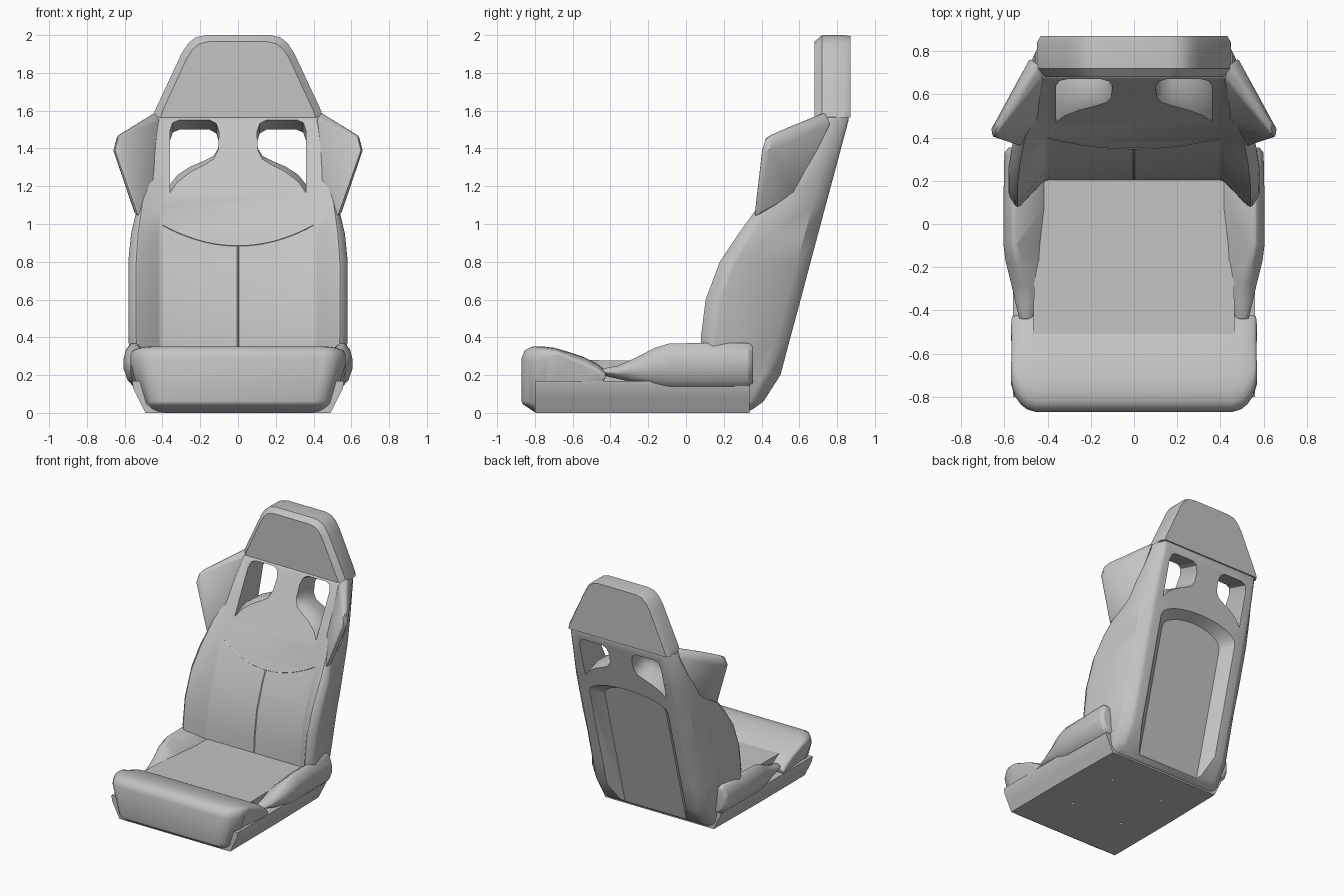
import bpy, bmesh, math
from mathutils import Vector

if "Cube" in bpy.data.objects:
    bpy.data.objects.remove(bpy.data.objects["Cube"])

grey = bpy.data.materials.new("seat_grey")
grey.use_nodes = True
grey.diffuse_color = (0.55, 0.55, 0.55, 1)
grey.node_tree.nodes["Principled BSDF"].inputs["Base Color"].default_value = grey.diffuse_color


def make(name, bm):
    bmesh.ops.recalc_face_normals(bm, faces=bm.faces)
    mesh = bpy.data.meshes.new(name)
    bm.to_mesh(mesh)
    bm.free()
    obj = bpy.data.objects.new(name, mesh)
    bpy.context.collection.objects.link(obj)
    mesh.materials.append(grey)
    return obj


def loft(name, rings):
    """Skin a list of closed rings and cap both ends."""
    bm = bmesh.new()
    loops = [[bm.verts.new(p) for p in ring] for ring in rings]
    n = len(loops[0])
    for a, b in zip(loops, loops[1:]):
        for i in range(n):
            j = (i + 1) % n
            bm.faces.new((a[i], a[j], b[j], b[i]))
    bm.faces.new(loops[0])
    bm.faces.new(loops[-1])
    return make(name, bm)


def mirror(obj):
    obj.modifiers.new("mirror", "MIRROR").use_mirror_merge = False


def bevel(obj, width, segments=3, angle=30):
    m = obj.modifiers.new("bevel", "BEVEL")
    m.width, m.segments = width, segments
    m.limit_method, m.angle_limit = "ANGLE", math.radians(angle)


def cut(obj, cutter):
    cutter.hide_render = True
    m = obj.modifiers.new("cut", "BOOLEAN")
    m.operation, m.solver, m.object = "DIFFERENCE", "EXACT", cutter


def finish(obj, angle=32):
    """Apply the modifiers, drop the cutters and shade by angle."""
    bpy.ops.object.select_all(action="DESELECT")
    obj.select_set(True)
    bpy.context.view_layer.objects.active = obj
    cutters = [m.object for m in obj.modifiers if m.type == "BOOLEAN"]
    for m in list(obj.modifiers):
        bpy.ops.object.modifier_apply(modifier=m.name)
    for c in cutters:
        bpy.data.objects.remove(c)
    bpy.ops.object.shade_smooth_by_angle(angle=math.radians(angle))


def back_y(z):
    return 0.447 + 0.267 * z


# Backrest shell: height, front y, ridge, outer side, flank, rear chamfer, rear
levels = [
    (0.01, .20, .45, .12, .47, .16, .48, .24, .48, .29, .43, .34),
    (0.06, .20, .47, .09, .50, .15, .50, .28, .49, .36, .43, .41),
    (0.20, .20, .53, .08, .57, .14, .53, .28, .50, .43, .43, .50),
    (0.40, .21, .54, .07, .585, .14, .555, .28, .50, .48, .43, .553),
    (0.60, .24, .54, .095, .585, .17, .555, .30, .50, .53, .43, .607),
    (0.80, .31, .54, .17, .585, .25, .55, .38, .50, .59, .43, .66),
    (0.95, .38, .53, .27, .57, .34, .54, .46, .50, .63, .43, .70),
    (1.10, .44, .51, .38, .53, .43, .53, .53, .50, .67, .43, .74),
    (1.30, .54, .47, .51, .50, .56, .51, .63, .49, .72, .43, .794),
    (1.57, .68, .43, .69, .45, .715, .46, .75, .46, .79, .42, .866),
]
rings = []
for z, fy, *p in levels:
    half = [(.41, fy)] + list(zip(p[::2], p[1::2]))
    rings.append([(x, y, z) for x, y in half] + [(-x, y, z) for x, y in reversed(half)])
shell = loft("backrest_shell", rings)
bevel(shell, 0.018, 2, 35)

# Harness windows, flared at the front and the rear
low = [(.36, 1.21), (.32, 1.26), (.25, 1.305), (.18, 1.335), (.13, 1.36), (.105, 1.40)]
high = [(.10, 1.48), (.115, 1.53), (.15, 1.55), (.31, 1.55), (.345, 1.535), (.36, 1.49)]
rings = []
for depth, drop in ((-.25, .13), (-.09, .04), (-.03, 0), (.06, 0), (.30, .08)):
    ring = [(x, z - drop) for x, z in low] + [(x, z - .27 * depth) for x, z in high]
    rings.append([(x, .26 + .267 * z + depth, z) for x, z in ring])
windows = loft("window_cutter", rings)
mirror(windows)
cut(shell, windows)

# Arched recess in the rear, with sloping walls
rings = []
for depth, half, lift in ((-.075, .27, 0), (.02, .37, .045)):
    arch = [(half * math.cos(a), 1.0 + lift + .11 * math.sin(a))
            for a in [math.pi * i / 12 for i in range(13)]]
    outline = [(half, -.1)] + arch + [(-half, -.1)]
    rings.append([(x, back_y(z) + depth, z) for x, z in outline])
cut(shell, loft("recess_cutter", rings))
finish(shell)

# Headrest: chamfered trapezoid
outline = [(.45, 1.565), (.44, 1.60), (.30, 1.90), (.265, 1.955), (.225, 1.988), (.17, 2.0)]
rings = []
for y, sx, top in ((.68, .91, 1.965), (.72, 1, 2.0), (.84, 1, 2.0), (.87, .96, 1.995)):
    half = [(x * sx, 1.56 + (z - 1.56) * (top - 1.56) / .44) for x, z in outline]
    rings.append([(x, y, z) for x, z in half] + [(-x, y, z) for x, z in reversed(half)])
finish(loft("headrest", rings), 28)

# Shoulder wings
bm = bmesh.new()
for p in [(.44, .74, 1.595), (.41, .685, 1.56), (.415, .50, 1.2), (.47, .42, 1.08),
          (.525, .355, 1.03), (.545, .39, 1.05), (.635, .42, 1.465), (.655, .40, 1.39),
          (.66, .44, 1.39), (.64, .46, 1.465), (.48, .77, 1.53), (.51, .58, 1.15)]:
    bm.verts.new(p)
hull = bmesh.ops.convex_hull(bm, input=bm.verts)
bmesh.ops.delete(bm, geom=list({v for v in hull["geom_interior"] if isinstance(v, bmesh.types.BMVert)}),
                 context="VERTS")
wing = make("shoulder_wings", bm)
bevel(wing, 0.014, 2, 35)
mirror(wing)
finish(wing)

# Base pan, wider at the top, with four mounting holes
section = [(.49, 0), (.525, .07), (.555, .13), (.56, .17)]
section += [(-x, z) for x, z in reversed(section)]
pan = loft("base_pan", [[(x * s, y, z) for x, z in section]
                        for y, s in ((-.80, 1), (-.2, 1), (.335, .98))])
bm = bmesh.new()
for x in (-.23, .23):
    for y in (-.42, .03):
        hole = bmesh.ops.create_cone(bm, cap_ends=True, segments=12, radius1=.012,
                                     radius2=.012, depth=.1)
        bmesh.ops.translate(bm, verts=hole["verts"], vec=(x, y, 0))
cut(pan, make("hole_cutter", bm))
finish(pan)

# Seat cushion
finish(loft("seat_cushion", [[(-w, y, .1), (w, y, .1), (w, y, z), (-w, y, z)]
                             for y, w, z in ((-.55, .47, .28), (-.2, .46, .275), (.3, .43, .275))]))

# Front roll: side profile across the width, narrowed below and at the front corners
profile = [(-.80, .003), (-.87, .05), (-.87, .29), (-.855, .33), (-.82, .35), (-.76, .352),
           (-.70, .345), (-.62, .322), (-.54, .295), (-.47, .26), (-.42, .22), (-.44, .16), (-.47, .003)]
rings = []
for f, pull in ((-1, .13), (-.97, .075), (-.92, .035), (-.87, .012), (-.8, 0),
                (.8, 0), (.87, .012), (.92, .035), (.97, .075), (1, .13)):
    ring = []
    for y, z in profile:
        width = .57 - .08 * max(0, min(1, (.19 - z) / .17))
        front = max(0, min(1, (-.6 - y) / .25))
        ring.append((f * width, y + pull * front, z - pull * .25 * (z > .2)))
    rings.append(ring)
roll = loft("front_roll", rings)
bevel(roll, 0.02, 3, 40)
finish(roll, 40)

# Seat side bolsters: y, inner x, ridge x, outer x, top, bottom
rings = []
for y, xi, xr, xo, top, low_z in ((-.44, .47, .49, .53, .235, .20), (-.36, .455, .485, .55, .25, .18),
                                  (-.27, .445, .50, .57, .29, .16), (-.17, .435, .525, .595, .342, .145),
                                  (-.09, .43, .54, .605, .367, .14), (.08, .41, .54, .605, .37, .14),
                                  (.33, .41, .54, .60, .37, .14), (.355, .42, .54, .58, .35, .16)):
    h = top - low_z
    rings.append([(x, y, z) for x, z in (
        (xi, low_z), (xi, min(top - .01, .27)), (xr, top), (xr + .025, top),
        (xo - .012, top - .15 * h), (xo, top - .35 * h), (xo, top - .6 * h),
        (xo - .02, top - .85 * h), (xo - .05, low_z))])
bolster = loft("seat_bolsters", rings)
bevel(bolster, 0.012, 2, 40)
mirror(bolster)
finish(bolster, 40)


# Backrest seams: a hanging arc and a centre line
def front_y(z):
    for a, b in zip(levels, levels[1:]):
        if a[0] <= z <= b[0]:
            return a[1] + (b[1] - a[1]) * (z - a[0]) / (b[0] - a[0])


def seam(name, points):
    rings = []
    for x, z in points:
        c = Vector((x, front_y(z), z))
        side = (0, 0, .004) if name == "arc_seam" else (.004, 0, 0)
        rings.append([c + Vector(side), c + Vector((0, -.004, 0)),
                      c - Vector(side), c + Vector((0, .004, 0))])
    finish(loft(name, rings))


seam("arc_seam", [(.4 * i / 10, .885 + .11 * (i / 10) ** 2) for i in range(-10, 11)])
seam("centre_seam", [(0, z) for z in (.28, .4, .6, .8, .885)])
